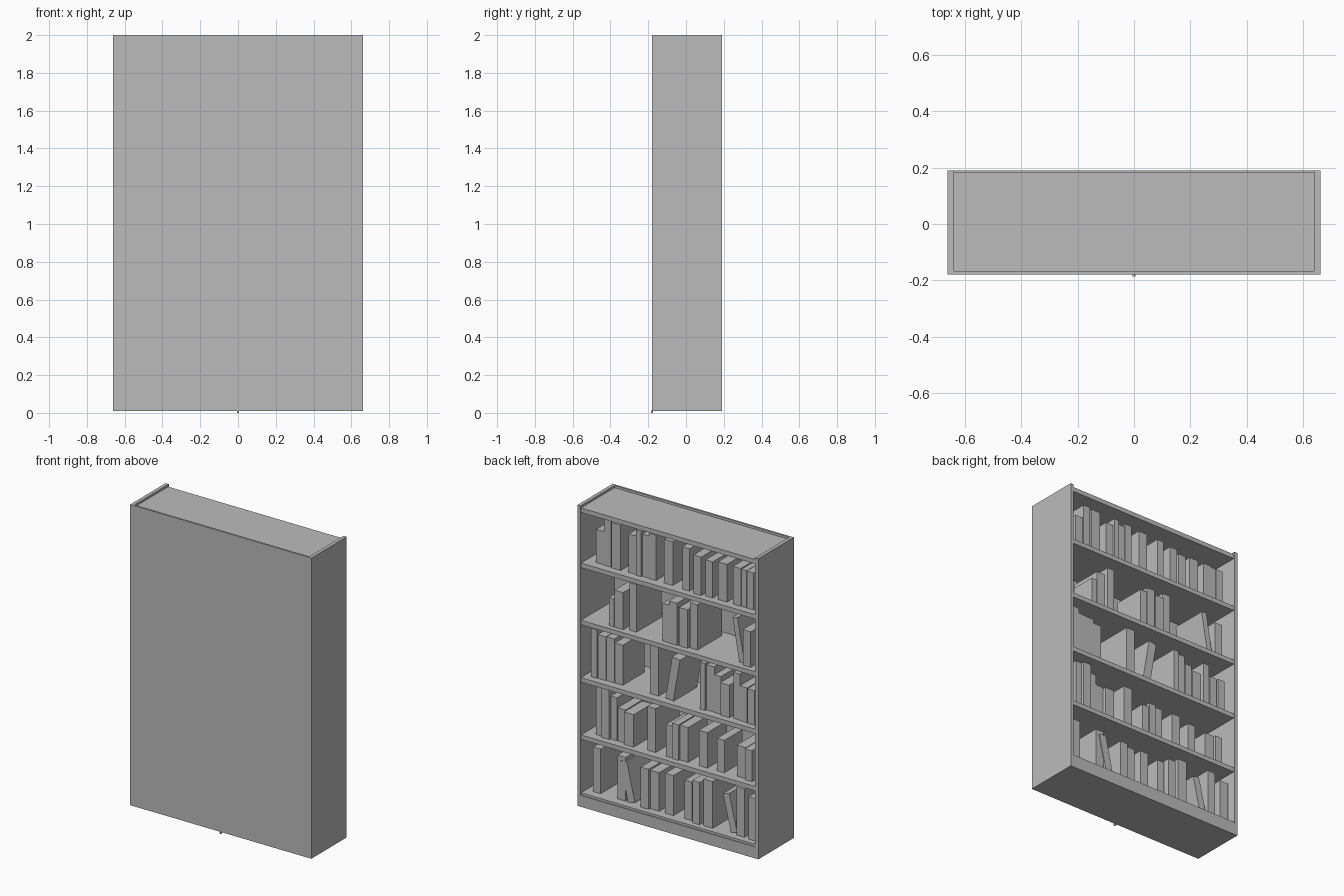
import bpy, random
from math import atan2
from mathutils import Vector, Matrix

random.seed(4)
grey = bpy.data.materials.new("plain grey")
grey.diffuse_color = (0.5, 0.5, 0.5, 1)


def box(name, x, y, z, lean=0.0):
    """Box from (min, max) ranges; lean shifts its top sideways by tilting about its foot."""
    corners = [Vector((a, b, c)) for a in x for b in y for c in z]
    if lean:
        pivot = Vector((x[1] if lean > 0 else x[0], 0, z[0]))
        turn = Matrix.Rotation(atan2(lean, z[1] - z[0]), 3, 'Y')
        corners = [pivot + turn @ (c - pivot) for c in corners]
    faces = [(0, 1, 3, 2), (4, 6, 7, 5), (0, 4, 5, 1), (2, 3, 7, 6), (0, 2, 6, 4), (1, 5, 7, 3)]
    mesh = bpy.data.meshes.new(name)
    mesh.from_pydata(corners, [], faces)
    mesh.materials.append(grey)
    obj = bpy.data.objects.new(name, mesh)
    bpy.context.collection.objects.link(obj)
    return obj


# Case: base, side panels and the closed wall
box("plinth", (-0.663, 0.663), (-0.18, 0.19), (0.01, 0.085))
for side in (-1, 1):
    box("side_panel", sorted((side * 0.64, side * 0.663)), (-0.18, 0.19), (0.085, 2.0))
box("back_panel", (-0.64, 0.64), (-0.18, -0.167), (0.085, 2.0))

# Shelves, the last one being the top board
shelf_z = [0.10, 0.483, 0.862, 1.242, 1.62, 1.985]
for z in shelf_z:
    box("shelf", (-0.64, 0.64), (-0.167, 0.184), (z - 0.03, z))

# Small peg under the closed wall
box("peg", (-0.006, 0.006), (-0.186, -0.175), (0.0, 0.012))

# Books per shelf, bottom up: (outer edge x, height, optional sideways lean)
rows = [
    [(.59, .295), (.41, .29), (.33, .265, .06), (.23, .265), (.17, .255), (.06, .265),
     (-.08, .255), (-.15, .28), (-.23, .31), (-.42, .25, .06), (-.47, .32), (-.56, .28)],
    [(.57, .33), (.52, .335), (.46, .285), (.41, .22), (.35, .215), (.19, .29), (.05, .21),
     (0, .235), (-.05, .23), (-.19, .235), (-.32, .215), (-.46, .205), (-.53, .205)],
    [(.60, .32), (.55, .29), (.49, .29), (.43, .265), (.17, .33), (.05, .29, -.05), (-.20, .31),
     (-.24, .30), (-.30, .25), (-.35, .215), (-.44, .305), (-.49, .23), (-.55, .23)],
    [(.46, .185), (.42, .245), (.32, .315), (.07, .25), (.02, .28), (-.05, .255),
     (-.12, .30), (-.48, .29, .05), (-.52, .235)],
    [(.57, .22), (.51, .31), (.45, .30), (.33, .255), (.27, .30), (.23, .28), (.18, .30),
     (.07, .29), (-.07, .28), (-.16, .255), (-.24, .24), (-.33, .25), (-.44, .25),
     (-.50, .245), (-.54, .245)],
]
for z, row in zip(shelf_z, rows):
    ends = [b[0] for b in row[1:]] + [-0.63]
    for (x, height, *lean), end in zip(row, ends):
        width = min(x - end - 0.003, random.uniform(0.05, 0.07))
        spine = random.uniform(0.125, 0.15)
        depth = min(0.26, 0.75 * height + 0.03)
        box("book", (x - width, x), (spine - depth, spine), (z, z + height),
            lean[0] if lean else 0.0)
